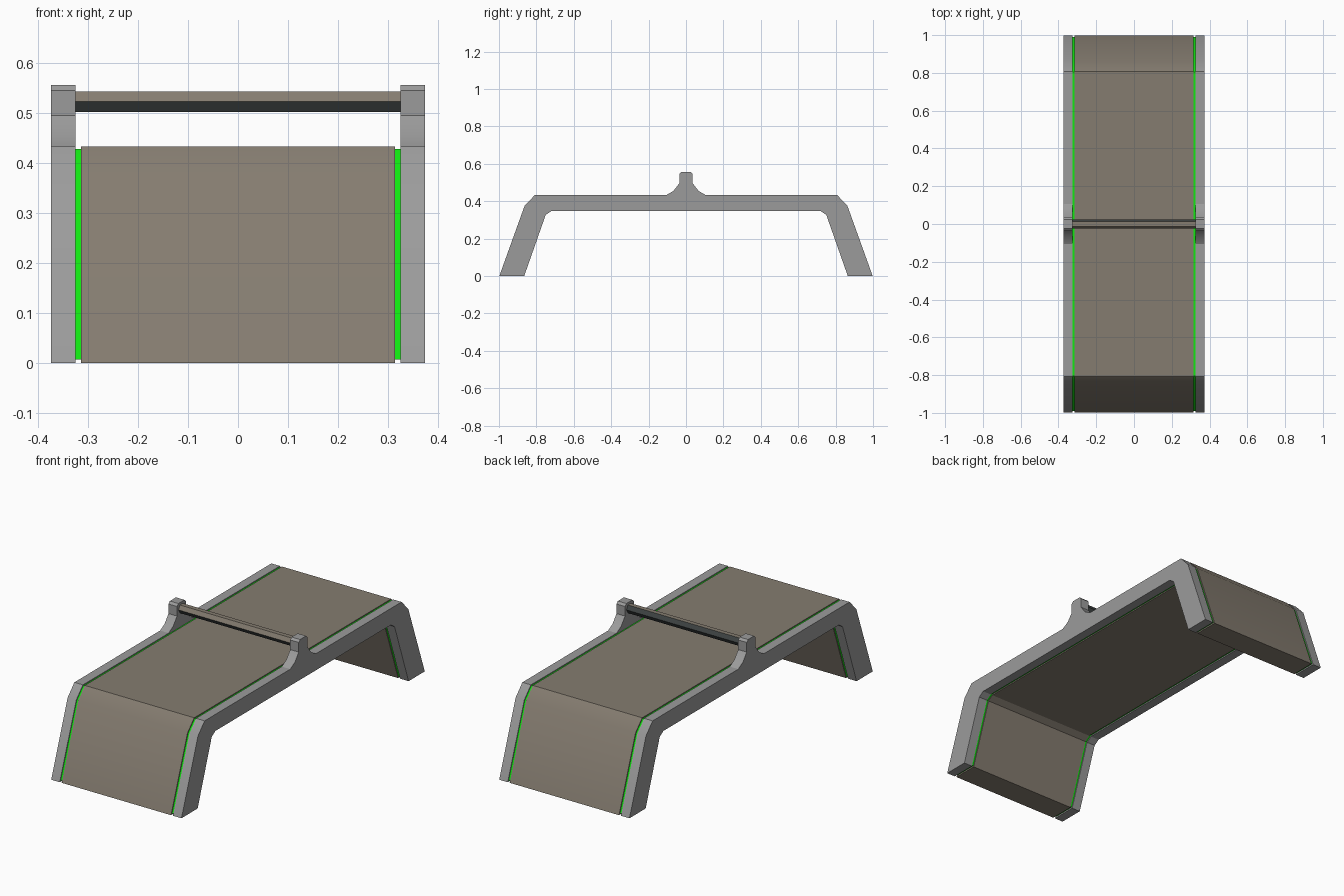
import bpy, bmesh, math

if "Cube" in bpy.data.objects:
    bpy.data.objects.remove(bpy.data.objects["Cube"])


def material(name, rgb):
    m = bpy.data.materials.new(name)
    m.diffuse_color = (*rgb, 1)
    m.use_nodes = True
    m.node_tree.nodes["Principled BSDF"].inputs["Base Color"].default_value = m.diffuse_color
    return m


grey = material("grey_metal", (0.33, 0.33, 0.33))
tan = material("tan_panel", (0.235, 0.203, 0.163))
green = material("bright_green", (0.006, 0.9, 0.006))
dark = material("dark_grey", (0.05, 0.058, 0.058))


def extrude_x(name, profile, x0, x1, mats):
    """Extrude a closed (y, z) profile along x."""
    bm = bmesh.new()
    face = bm.faces.new([bm.verts.new((x0, y, z)) for y, z in profile])
    ext = bmesh.ops.extrude_face_region(bm, geom=[face])
    verts = [g for g in ext["geom"] if isinstance(g, bmesh.types.BMVert)]
    bmesh.ops.translate(bm, verts=verts, vec=(x1 - x0, 0, 0))
    bmesh.ops.recalc_face_normals(bm, faces=bm.faces)
    me = bpy.data.meshes.new(name)
    bm.to_mesh(me)
    bm.free()
    for m in mats:
        me.materials.append(m)
    ob = bpy.data.objects.new(name, me)
    bpy.context.collection.objects.link(ob)
    bpy.ops.object.select_all(action="DESELECT")
    ob.select_set(True)
    bpy.context.view_layer.objects.active = ob
    bpy.ops.object.shade_smooth_by_angle(angle=math.radians(30))
    return ob


def mirrored(half):
    """Complete a +y half profile with its -y mirror image."""
    return half + [(-y, z) for y, z in reversed(half)]


# Half profiles run from the inner underside, round the foot, to the top
leg = [(0.72, 0.347), (0.75, 0.327), (0.865, 0), (0.998, 0),
       (0.863, 0.375), (0.808, 0.433)]
post = [(0.105, 0.433), (0.067, 0.455), (0.036, 0.495),
        (0.036, 0.545), (0.025, 0.556)]
core = [(0.718, 0.353), (0.754, 0.33), (0.867, 0.007), (0.99, 0.007),
        (0.858, 0.372), (0.805, 0.428)]

# Central bent panel
extrude_x("bent_panel", mirrored(leg), -0.314, 0.314, [tan])

# Side frames with posts, and recessed light strips
for side, label in ((-1, "left"), (1, "right")):
    extrude_x(label + "_frame", mirrored(leg + post),
              side * 0.325, side * 0.374, [grey])
    extrude_x(label + "_light_strip", mirrored(core),
              side * 0.314, side * 0.325, [green])

# Hexagonal cross bar, tan on its top and upper front faces
hexagon = [(0.024 * math.cos(math.radians(a)),
            0.5225 + 0.024 * math.sin(math.radians(a)))
           for a in range(0, 360, 60)]
bar = extrude_x("cross_bar", hexagon, -0.325, 0.325, [dark, tan])
for p in bar.data.polygons:
    p.material_index = int(p.normal.z > 0.3 and p.normal.y < 0.1)
